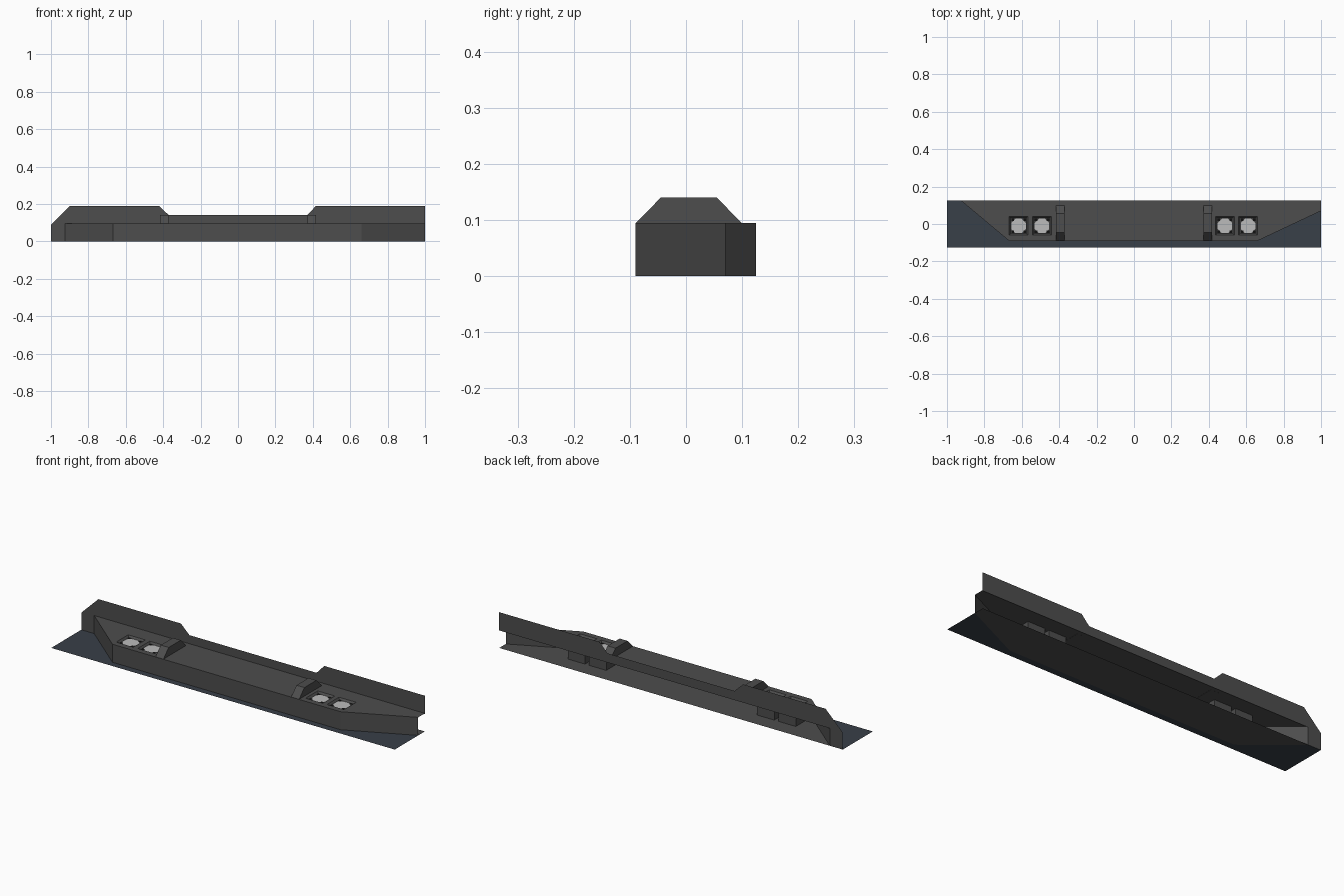
import bpy, bmesh, math

if "Cube" in bpy.data.objects:
    bpy.data.objects.remove(bpy.data.objects["Cube"])

def mat(name, r, g, b):
    m = bpy.data.materials.new(name)
    m.diffuse_color = (r, g, b, 1)
    m.use_nodes = True
    m.node_tree.nodes["Principled BSDF"].inputs["Base Color"].default_value = m.diffuse_color
    return m

DARK = mat("dark_grey", .075, .075, .075)
BLUE = mat("slate", .04, .05, .065)
LIGHT = mat("light_grey", .5, .5, .5)
BLACK = mat("black", .005, .005, .005)

def mesh(name, verts, faces, m):
    me = bpy.data.meshes.new(name)
    me.from_pydata(verts, [], faces)
    me.materials.append(m)
    ob = bpy.data.objects.new(name, me)
    bpy.context.collection.objects.link(ob)
    return ob

def flat(name, pts, z, m):
    return mesh(name, [(x, y, z) for x, y in pts], [range(len(pts))], m)

def square(cx, cy, h):
    return [(cx + sx * h, cy + sy * h) for sx, sy in ((-1, -1), (1, -1), (1, 1), (-1, 1))]

B, F, TOP = .125, -.09, .095
CY, HALF = -.01, .05
CELLS = [-.617, -.492, .486, .61]
PLAN = [(-.925, B), (-.668, F), (.66, F), (1, .07), (1, B)]

# deck with square openings for the lamp boxes
bm = bmesh.new()
for loop in [PLAN] + [square(x, CY, HALF) for x in CELLS]:
    vs = [bm.verts.new((x, y, TOP)) for x, y in loop]
    for i, v in enumerate(vs):
        bm.edges.new((v, vs[(i + 1) % len(vs)]))
bmesh.ops.triangle_fill(bm, edges=bm.edges[:], use_beauty=True, normal=(0, 0, 1))
deck = mesh("deck", [], [], DARK)
bm.to_mesh(deck.data)
bm.free()

# front skirt: three panels, open at the back and right end
walls = PLAN[:4]
mesh("front_skirt", [(x, y, 0) for x, y in walls] + [(x, y, TOP) for x, y in walls],
     [(i, i + 1, i + 5, i + 4) for i in range(3)], DARK)

# floor inside the skirt and the ground plate around it
flat("inner_floor", PLAN, 0, DARK)
flat("ground_plate", [PLAN[0], (-1, B), (-1, -B), (1, -B)] + PLAN[3:0:-1], 0, BLUE)

# thin back wall with a lowered middle
profile = [(-1, 0), (-.925, 0), (-.925, TOP - .003), (1, TOP - .003), (1, .188), (.415, .188),
           (.37, .14), (-.37, .14), (-.42, .188), (-.9, .188), (-1, .09)]
mesh("back_wall", [(x, B, z) for x, z in profile], [range(len(profile))], DARK)

# ridges across the deck
ridge = [(F, .094), (-.045, .14), (.055, .14), (.1, .094)]
for side in (-1, 1):
    x0, x1 = side * .395 - .023, side * .395 + .023
    mesh("ridge", [(x, y, z) for x in (x0, x1) for y, z in ridge],
         [(3, 2, 1, 0), (4, 5, 6, 7)] + [(i, (i + 1) % 4, (i + 1) % 4 + 4, i + 4) for i in range(4)], DARK)

# lamp boxes: sloped recess, octagonal plate and corner bolts
for cx in CELLS:
    rings = [(HALF, 0), (HALF, TOP), (.042, .085)]
    verts = [(x, y, z) for h, z in rings for x, y in square(cx, CY, h)]
    faces = [(r + i, r + (i + 1) % 4, r + 4 + (i + 1) % 4, r + 4 + i) for r in (0, 4) for i in range(4)]
    mesh("lamp_box", verts, faces + [(8, 9, 10, 11)], DARK)
    octagon = [(cx + .042 * math.cos(math.radians(22.5 + 45 * i)),
                CY + .042 * math.sin(math.radians(22.5 + 45 * i))) for i in range(8)]
    flat("lamp_plate", octagon, .087, LIGHT)
    for px, py in square(cx, CY, .032):
        flat("lamp_bolt", square(px, py, .007), .088, BLACK)
